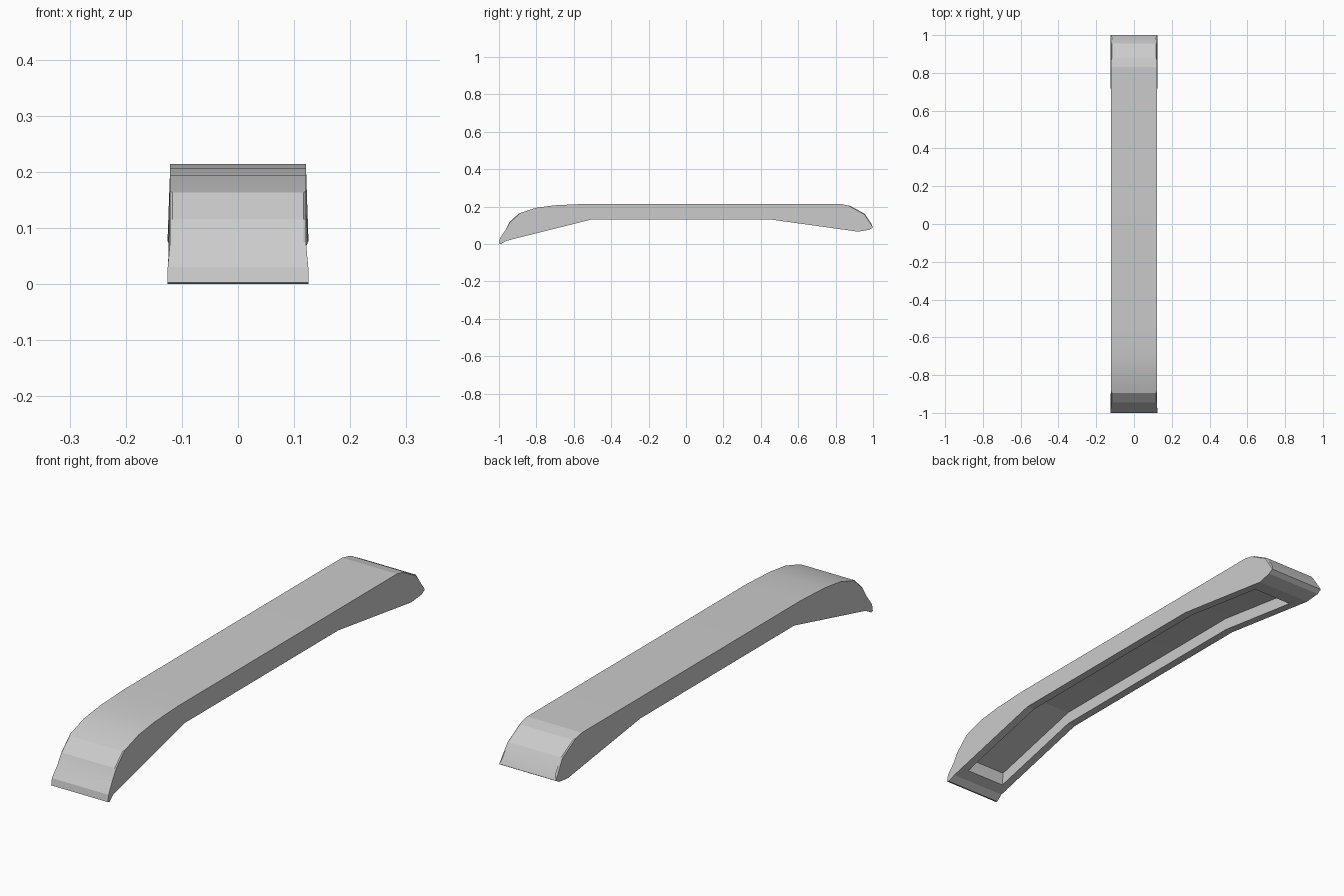
import bpy, bmesh, math

if "Cube" in bpy.data.objects:
    bpy.data.objects.remove(bpy.data.objects["Cube"])

HALF = 0.121

grey = bpy.data.materials.new("light grey")
grey.diffuse_color = (0.6, 0.6, 0.6, 1)
grey.use_nodes = True
grey.node_tree.nodes["Principled BSDF"].inputs["Base Color"].default_value = grey.diffuse_color


def extrude_profile(name, profile, half):
    """Extrude a (y, z) outline along x, from -half to +half."""
    bm = bmesh.new()
    left = [bm.verts.new((-half, y, z)) for y, z in profile]
    right = [bm.verts.new((half, y, z)) for y, z in profile]
    bm.faces.new(left)
    bm.faces.new(right[::-1])
    n = len(profile)
    for i in range(n):
        j = (i + 1) % n
        bm.faces.new((left[i], right[i], right[j], left[j]))
    bmesh.ops.recalc_face_normals(bm, faces=bm.faces)
    mesh = bpy.data.meshes.new(name)
    obj = bpy.data.objects.new(name, mesh)
    bpy.context.collection.objects.link(obj)
    return obj, bm


# Bar body: side outline with a drooping front and a blunt back
outline = [(-1.0, 0.003), (-0.995, 0.03), (-0.965, 0.075), (-0.945, 0.115),
           (-0.895, 0.163), (-0.80, 0.194), (-0.70, 0.207), (-0.55, 0.214),
           (0.83, 0.214), (0.88, 0.203), (0.955, 0.162), (0.99, 0.11),
           (1.0, 0.088), (0.98, 0.076), (0.92, 0.066), (0.46, 0.13),
           (-0.51, 0.13), (-0.96, 0.017), (-0.99, 0.0)]
body, bm = extrude_profile("bar_body", outline, HALF)

# Chamfered side edges on the curved ends
ends = []
for e in bm.edges:
    a, b = e.verts
    same_side = abs(a.co.x - b.co.x) < 1e-5
    front = all(v.co.y < -0.89 and v.co.z > 0.07 for v in e.verts)
    back = all(v.co.y > 0.87 and v.co.z > 0.1 for v in e.verts)
    if same_side and (front or back):
        ends.append(e)
bmesh.ops.bevel(bm, geom=ends, offset=0.012, segments=1, affect='EDGES',
                clamp_overlap=True)

# Slightly flared corners at both tips
for v in bm.verts:
    if (v.co.y < -0.985 and v.co.z < 0.06) or (v.co.y > 0.97 and v.co.z < 0.1):
        v.co.x *= 1.035
bm.to_mesh(body.data)
bm.free()
body.data.materials.append(grey)

# Shallow recess along the underside
recess = [(-0.925, -0.1), (0.85, -0.1), (0.85, 0.125), (0.46, 0.18),
          (-0.51, 0.18), (-0.91, 0.08)]
cutter, bm = extrude_profile("recess_cutter", recess, HALF - 0.033)
bm.to_mesh(cutter.data)
bm.free()
cutter.data.materials.append(grey)
cutter.hide_render = True

mod = body.modifiers.new("recess", 'BOOLEAN')
mod.operation = 'DIFFERENCE'
mod.solver = 'EXACT'
mod.object = cutter
bpy.context.view_layer.objects.active = body
body.select_set(True)
cutter.select_set(False)
bpy.ops.object.modifier_apply(modifier=mod.name)
bpy.data.objects.remove(cutter, do_unlink=True)

# Smooth only the gentle bends of the top
bpy.ops.object.shade_smooth_by_angle(angle=math.radians(12))
